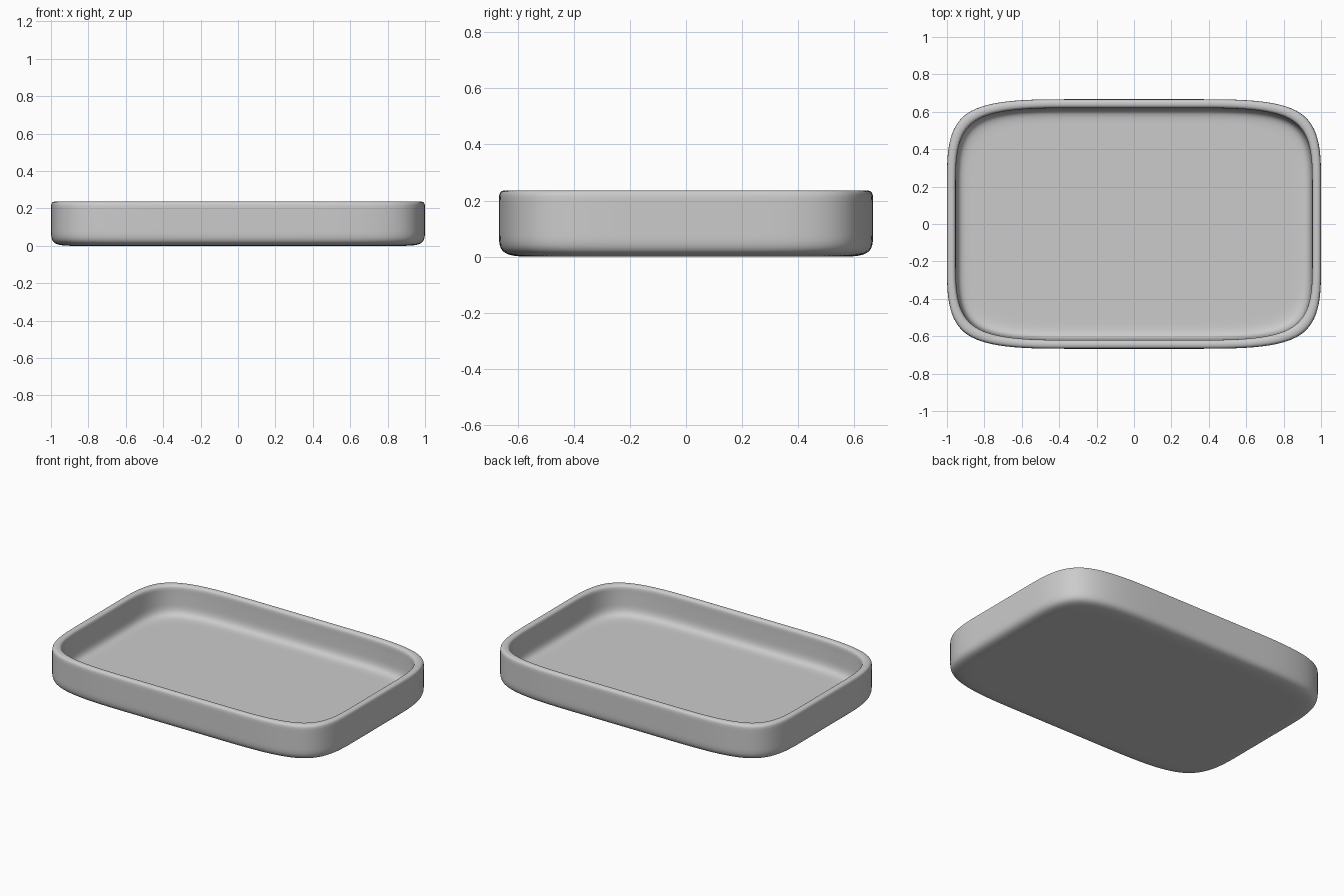
import bpy, bmesh

if "Cube" in bpy.data.objects:
    bpy.data.objects.remove(bpy.data.objects["Cube"])

HX, HY = 1.0, 0.667


# Twelve-point control ring: four corners plus two points along each side
def ring(bm, inset, z):
    x, y = HX - inset, HY - inset
    a, b = x / 3, y / 3
    pts = [(-a, -y), (a, -y), (x, -y), (x, -b), (x, b), (x, y),
           (a, y), (-a, y), (-x, y), (-x, b), (-x, -b), (-x, -y)]
    return [bm.verts.new((px, py, z)) for px, py in pts]


# Cross-section from underside, up the outer wall, over the rim, to the floor
profile = [(0.28, 0.0), (0.13, 0.0), (0.0, 0.0), (0.0, 0.085), (0.0, 0.20),
           (0.0, 0.238), (0.047, 0.238), (0.047, 0.20), (0.05, 0.13),
           (0.055, 0.045), (0.15, 0.045), (0.30, 0.045)]

bm = bmesh.new()
rings = [ring(bm, i, z) for i, z in profile]
for lo, hi in zip(rings, rings[1:]):
    for k in range(12):
        n = (k + 1) % 12
        bm.faces.new((lo[k], lo[n], hi[n], hi[k]))
# Underside and tray floor
bm.faces.new(rings[0])
bm.faces.new(rings[-1])
bmesh.ops.recalc_face_normals(bm, faces=bm.faces)
for f in bm.faces:
    f.smooth = True

mesh = bpy.data.meshes.new("tray")
bm.to_mesh(mesh)
bm.free()
tray = bpy.data.objects.new("tray", mesh)
bpy.context.collection.objects.link(tray)
sub = tray.modifiers.new("smooth", 'SUBSURF')
sub.levels = sub.render_levels = 4
